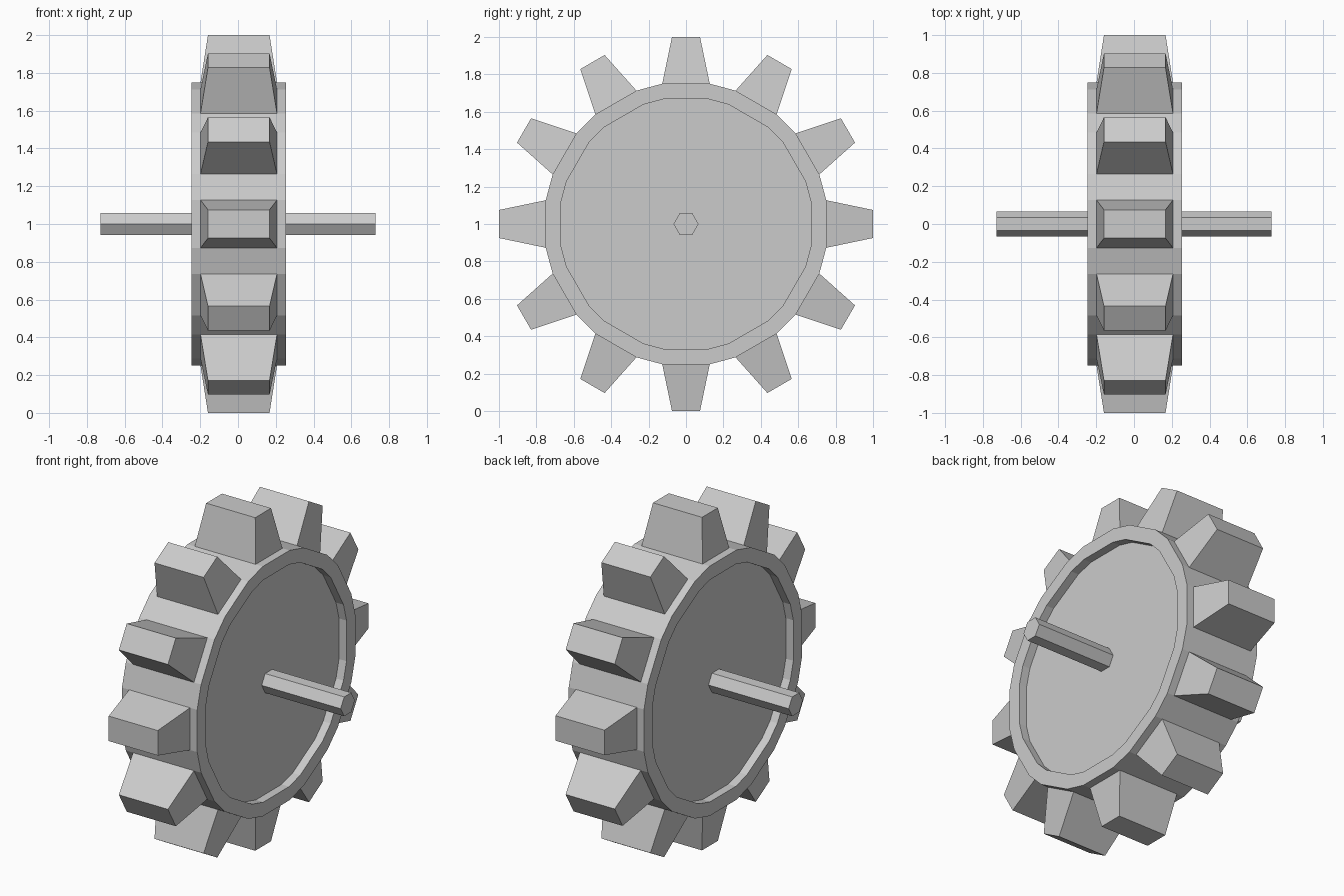
import bpy, bmesh
from math import pi, sin, cos, atan2, hypot

if "Cube" in bpy.data.objects:
    bpy.data.objects.remove(bpy.data.objects["Cube"])

CX = 0.004   # body sits a hair off the axle centre
CZ = 1.0     # axle height


def make_object(name, rings, join=None):
    """Loft equal-sized rings of points into a closed solid with flat faces."""
    bm = bmesh.new()
    for solid in rings:
        loops = [[bm.verts.new(p) for p in ring] for ring in solid]
        for a, b in zip(loops, loops[1:]):
            n = len(a)
            for i in range(n):
                bm.faces.new((a[i], a[(i + 1) % n], b[(i + 1) % n], b[i]))
        bm.faces.new(loops[0])
        bm.faces.new(loops[-1])
    bmesh.ops.recalc_face_normals(bm, faces=bm.faces)
    mesh = bpy.data.meshes.new(name)
    bm.to_mesh(mesh)
    bm.free()
    ob = bpy.data.objects.new(name, mesh)
    ob.location = (0, 0, CZ)
    bpy.context.collection.objects.link(ob)
    return ob


def wheel_ring(x, apothem, half):
    """24-sided outline: a wide flat under each tooth, a narrow one between."""
    r, d = hypot(apothem, half), atan2(half, apothem)
    return [(x, r * sin(k * pi / 6 + s * d), r * cos(k * pi / 6 + s * d))
            for k in range(12) for s in (-1, 1)]


# Wheel body with a shallow recess on both sides
make_object("wheel_body", [[
    wheel_ring(CX - 0.20, 0.667, 0.122),
    wheel_ring(CX - 0.25, 0.667, 0.122),
    wheel_ring(CX - 0.25, 0.75, 0.127),
    wheel_ring(CX + 0.25, 0.75, 0.127),
    wheel_ring(CX + 0.25, 0.667, 0.122),
    wheel_ring(CX + 0.20, 0.667, 0.122),
]])


def tooth(angle):
    """Tapered block pointing outwards, its root sunk into the body."""
    c, s = cos(angle), sin(angle)
    return [[(CX + i * hx, j * hw * c + r * s, r * c - j * hw * s)
             for i, j in ((-1, -1), (1, -1), (1, 1), (-1, 1))]
            for r, hx, hw in ((0.74, 0.204, 0.129), (1.0, 0.163, 0.075))]


# Twelve teeth
make_object("teeth", [tooth(k * pi / 6) for k in range(12)])


# Hexagonal axle, one stub on each side
def stub(side):
    return [[(x * side, 0.067 * cos(a * pi / 3), 0.067 * sin(a * pi / 3))
             for a in range(6)] for x in (0.19, 0.729)]


make_object("axle", [stub(-1), stub(1)])
